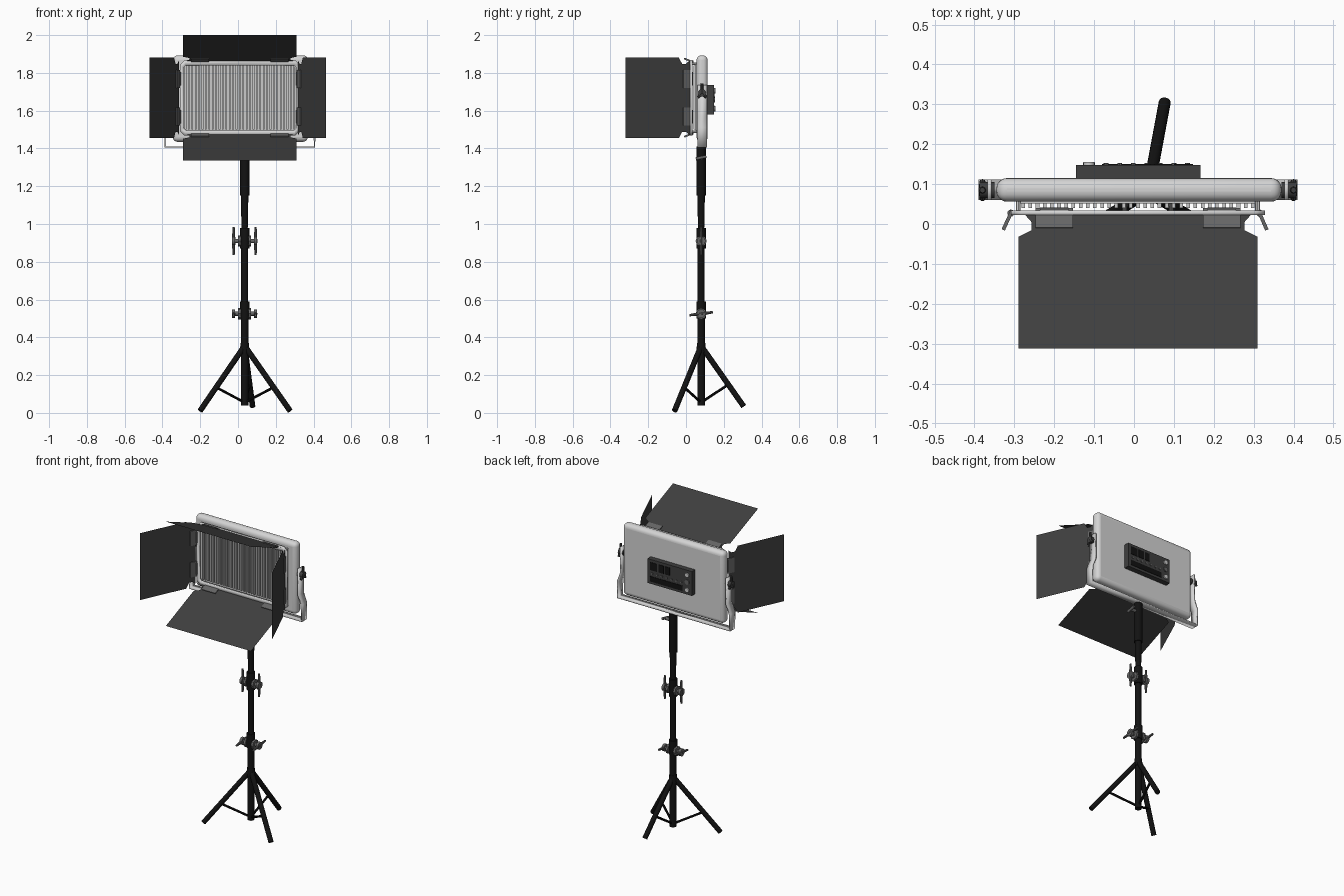
import bpy, bmesh, math
from mathutils import Vector, Matrix

cube = bpy.data.objects.get("Cube")
if cube:
    bpy.data.objects.remove(cube, do_unlink=True)


def material(name, r, g=None, b=None):
    m = bpy.data.materials.new(name)
    col = (r, r if g is None else g, r if b is None else b, 1)
    m.use_nodes = True
    m.diffuse_color = col
    m.node_tree.nodes["Principled BSDF"].inputs["Base Color"].default_value = col
    return m


BLACK = material("stand black", 0.006)
DOOR = material("door dark grey", 0.05)
GREY = material("hardware grey", 0.13)
WHITE = material("housing white", 0.66)
LIGHT = material("lamp surface", 0.6)
made = []


def finish(name, bm, mat):
    """Turn a bmesh into an object with one colour."""
    me = bpy.data.meshes.new(name)
    bm.to_mesh(me)
    bm.free()
    me.materials.append(mat)
    ob = bpy.data.objects.new(name, me)
    bpy.context.collection.objects.link(ob)
    made.append(ob)
    return ob


def rod(bm, a, b, r1, r2=None, n=16):
    a, b = Vector(a), Vector(b)
    v = b - a
    m = Matrix.Translation((a + b) / 2) @ v.to_track_quat('Z', 'Y').to_matrix().to_4x4()
    bmesh.ops.create_cone(bm, cap_ends=True, segments=n, radius1=r1,
                          radius2=r1 if r2 is None else r2, depth=v.length, matrix=m)


def box(bm, lo, hi):
    lo, hi = Vector(lo), Vector(hi)
    m = Matrix.Translation((lo + hi) / 2) @ Matrix.Diagonal((*(hi - lo), 1))
    bmesh.ops.create_cube(bm, size=1, matrix=m)


PX, PY = 0.035, 0.08     # stand axis
CX, CZ = 0.01, 1.668     # lamp centre

# Stand column: (bottom, top, bottom radius, top radius)
bm = bmesh.new()
for z0, z1, r0, r1 in [(0.04, 0.55, 0.02, 0.02), (0.5, 0.59, 0.025, 0.025),
                       (0.55, 0.93, 0.018, 0.018), (0.87, 0.98, 0.025, 0.025),
                       (0.95, 1.15, 0.016, 0.02), (1.15, 1.41, 0.025, 0.025),
                       (0.32, 0.37, 0.025, 0.022)]:
    rod(bm, (PX, PY, z0), (PX, PY, z1), r0, r1, 20)
finish("stand_column", bm, BLACK)

# Three legs, each with a brace to the foot of the column
bm = bmesh.new()
top = Vector((PX, PY, 0.355))
for foot in [(-0.2, -0.06, 0.012), (0.275, -0.06, 0.012), (0.077, 0.305, 0.035)]:
    foot = Vector(foot)
    rod(bm, top, foot, 0.015)
    rod(bm, top.lerp(foot, 0.64), (PX, PY, 0.055), 0.007, n=10)
finish("tripod_legs", bm, BLACK)

# Clamp knobs with wing handles on both sides of the column
for name, z, wing in [("upper_clamp", 0.91, Vector((0, 0, 0.073))),
                      ("lower_clamp", 0.525, Vector((0, 0.062, 0.008)))]:
    bm = bmesh.new()
    rod(bm, (PX - 0.06, PY, z), (PX + 0.06, PY, z), 0.011)
    for s in (-1, 1):
        c = Vector((PX + s * 0.058, PY, z))
        rod(bm, (PX + s * 0.02, PY, z), (PX + s * 0.034, PY, z), 0.03, n=8)
        rod(bm, c - Vector((0.008, 0, 0)), c + Vector((0.008, 0, 0)), 0.023)
        for d in (-1, 1):
            rod(bm, c, c + wing * d, 0.01, 0.006, 10)
    finish(name, bm, GREY)

# Small tilt screw at the top of the column
bm = bmesh.new()
rod(bm, (PX, PY, 1.35), (PX + 0.055, PY, 1.35), 0.01)
rod(bm, (PX + 0.055, PY - 0.028, 1.345), (PX + 0.055, PY + 0.028, 1.357), 0.008)
finish("tilt_screw", bm, GREY)

# Lamp housing with soft edges
bm = bmesh.new()
box(bm, (-0.345, 0.056, 1.435), (0.37, 0.115, 1.893))
housing = finish("lamp_housing", bm, WHITE)
bev = housing.modifiers.new("soft edges", 'BEVEL')
bev.width, bev.segments = 0.026, 5

# Ribbed lamp surface
bm = bmesh.new()
box(bm, (CX - 0.305, 0.051, 1.495), (CX + 0.305, 0.062, 1.845))
for i in range(33):
    x = CX - 0.288 + i * 0.018
    box(bm, (x - 0.0045, 0.04, 1.5), (x + 0.0045, 0.052, 1.84))
finish("lamp_ribs", bm, LIGHT)


# Front frame that carries the doors
def chamfered(hx, hz, c):
    q = [(hx, hz - c), (hx - c, hz)]
    return (q + [(-x, z) for x, z in reversed(q)] + [(-x, -z) for x, z in q]
            + [(x, -z) for x, z in reversed(q)])


bm = bmesh.new()
outer, inner = [[bm.verts.new((CX + x, 0.028, CZ + z)) for x, z in chamfered(*dims)]
                for dims in [(0.318, 0.2, 0.025), (0.298, 0.172, 0.012)]]
for i in range(8):
    j = (i + 1) % 8
    bm.faces.new((outer[i], outer[j], inner[j], inner[i]))
frame = finish("front_frame", bm, WHITE)
sol = frame.modifiers.new("thickness", 'SOLIDIFY')
sol.thickness, sol.offset = 0.012, 0
bm = bmesh.new()
for sx in (-1, 1):
    for sz in (-1, 1):
        x, z = CX + sx * 0.3, CZ + sz * 0.18
        rod(bm, (x, 0.03, z), (x, 0.065, z), 0.006, n=8)
finish("frame_posts", bm, WHITE)


# Barn doors: thin sheets with notched hinge corners, plus hinge clips
def door(name, hinge, tip, along, half, clips):
    hinge, tip, along = Vector(hinge), Vector(tip), Vector(along)
    out = tip - hinge
    side = [(half, 1), (half, 0.17), (half - 0.033, 0.12),
            (half - 0.033, 0.06), (half - 0.015, 0)]
    bm = bmesh.new()
    bm.faces.new([bm.verts.new(hinge + along * u + out * v)
                  for u, v in side + [(-u, v) for u, v in reversed(side)]])
    finish(name, bm, DOOR)
    # clips wrap the hinge edge
    bm = bmesh.new()
    d = out.normalized()
    n = along.cross(d)
    basis = Matrix((along, d, n)).transposed().to_4x4()
    for u in clips:
        for s in (-1, 1):
            c = hinge + along * (s * u) + d * 0.012
            bmesh.ops.create_cube(bm, size=1, matrix=Matrix.Translation(c) @ basis
                                  @ Matrix.Diagonal((0.095, 0.052, 0.009, 1)))
            a = along * 0.036
            rod(bm, c - d * 0.02 - a, c - d * 0.02 + a, 0.009, n=10)
    finish(name + "_hinges", bm, GREY)


X, Z = (1, 0, 0), (0, 0, 1)
door("top_door", (CX, 0.025, 1.862), (CX, -0.312, 2.0), X, 0.3, [0.21])
door("bottom_door", (CX, 0.025, 1.476), (CX, -0.312, 1.335), X, 0.3, [0.21])
door("left_door", (0.318, 0.02, CZ), (0.465, -0.32, CZ), Z, 0.213, [0.1])
door("right_door", (-0.312, 0.02, CZ), (-0.468, -0.32, CZ), Z, 0.213, [0.1])

# Yoke: a bent strap under and beside the housing
half = [(0.395, 1.408), (0.395, 1.51), (0.372, 1.57), (0.372, 1.735)]
path = [(-x, z) for x, z in reversed(half)] + half
bm = bmesh.new()
rows = [[bm.verts.new((CX + x, y, z)) for y in (0.06, 0.111)] for x, z in path]
for a, b in zip(rows, rows[1:]):
    bm.faces.new((a[0], b[0], b[1], a[1]))
yoke = finish("yoke", bm, WHITE)
sol = yoke.modifiers.new("thickness", 'SOLIDIFY')
sol.thickness, sol.offset = 0.01, 0

# Yoke lock knobs
bm = bmesh.new()
for s in (-1, 1):
    x = CX + s * 0.36
    rod(bm, (x, 0.085, 1.695), (x + s * 0.038, 0.085, 1.695), 0.02, n=12)
    for k in range(3):
        t = math.radians(90 + 120 * k)
        c = Vector((x + s * 0.03, 0.085, 1.695))
        rod(bm, c, c + Vector((0, 0.026 * math.cos(t), 0.05 * math.sin(t))), 0.01, 0.007, 8)
finish("yoke_knobs", bm, DOOR)

# Control box on the back with screens, buttons and dials
bm = bmesh.new()
box(bm, (-0.145, 0.11, 1.58), (0.167, 0.148, 1.735))
control = finish("control_box", bm, DOOR)
bm = bmesh.new()
for x0, x1 in [(0.1, 0.148), (0.052, 0.09), (0.01, 0.042)]:
    box(bm, (x0, 0.146, 1.668), (x1, 0.1505, 1.718))
box(bm, (-0.08, 0.146, 1.595), (0.148, 0.1505, 1.628))
finish("control_screens", bm, BLACK)
bm = bmesh.new()
for i in range(7):
    x = -0.07 + i * 0.034
    rod(bm, (x, 0.146, 1.648), (x, 0.153, 1.648), 0.006, n=8)
rod(bm, (-0.113, 0.146, 1.66), (-0.113, 0.154, 1.66), 0.015)
finish("control_buttons", bm, GREY)
bm = bmesh.new()
for z in (1.705, 1.61):
    rod(bm, (-0.113, 0.146, z), (-0.113, 0.156, z), 0.014)
finish("control_dials", bm, LIGHT)

# Smooth round parts while keeping hard edges
bpy.ops.object.select_all(action='DESELECT')
for ob in made:
    ob.select_set(True)
bpy.context.view_layer.objects.active = made[0]
bpy.ops.object.shade_smooth_by_angle(angle=math.radians(35))
